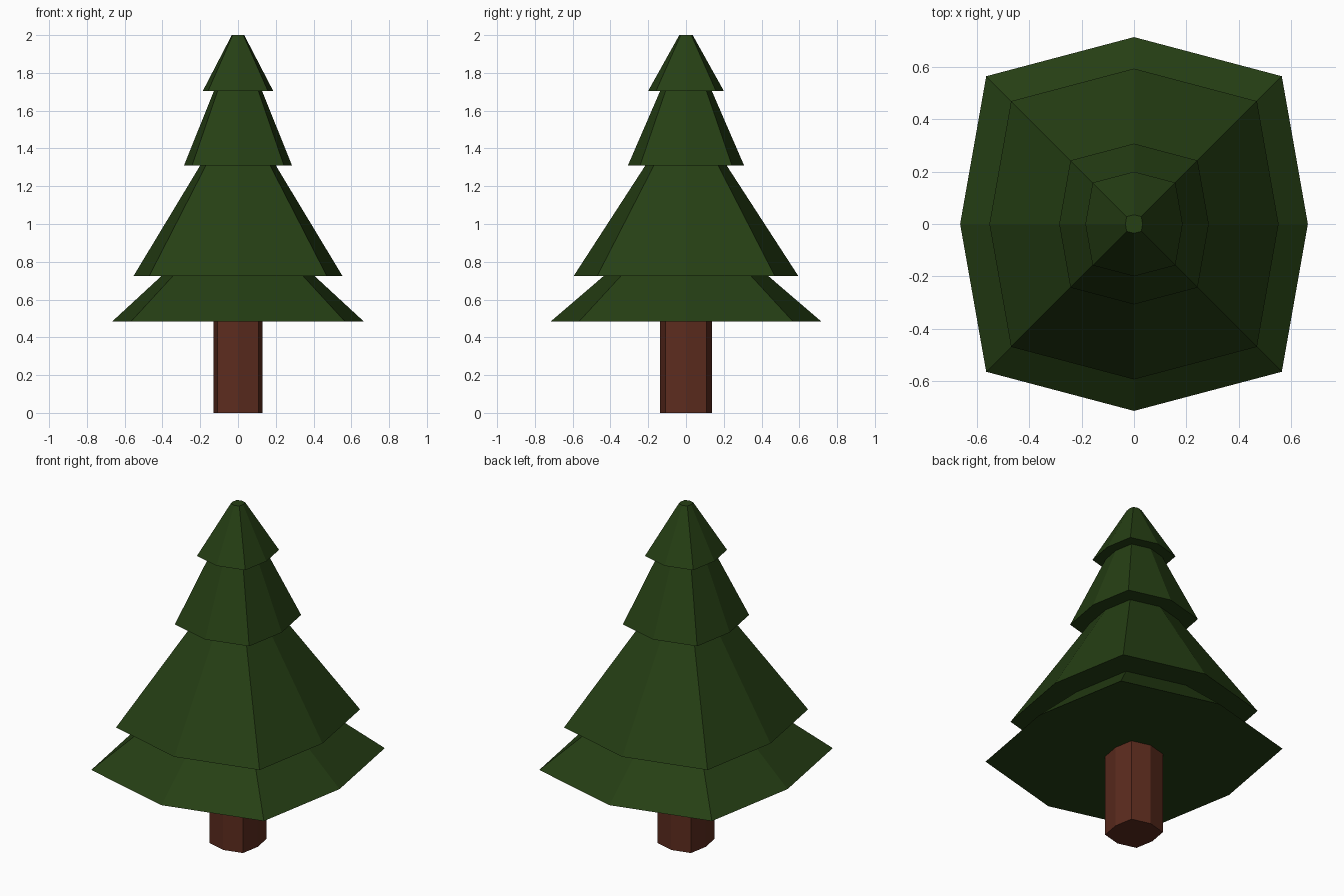
import bpy
import bmesh

if "Cube" in bpy.data.objects:
    bpy.data.objects.remove(bpy.data.objects["Cube"])

# Uneven octagon shared by trunk and foliage, scaled by its x reach
OCTAGON = [(1, 0), (.85, .85), (0, 1.075), (-.85, .85),
           (-1, 0), (-.85, -.85), (0, -1.075), (.85, -.85)]


def stack(name, profile, color):
    """Skin a closed solid through octagon rings given as (reach, z)."""
    bm = bmesh.new()
    rings = [[bm.verts.new((x * r, y * r, z)) for x, y in OCTAGON] for r, z in profile]
    for low, high in zip(rings, rings[1:]):
        for i in range(8):
            j = (i + 1) % 8
            bm.faces.new((low[i], low[j], high[j], high[i]))
    bm.faces.new(rings[0][::-1])
    bm.faces.new(rings[-1])
    mesh = bpy.data.meshes.new(name)
    bm.to_mesh(mesh)
    bm.free()
    obj = bpy.data.objects.new(name, mesh)
    bpy.context.collection.objects.link(obj)
    mat = bpy.data.materials.new(name + "_color")
    mat.diffuse_color = color
    mat.use_nodes = True
    mat.node_tree.nodes["Principled BSDF"].inputs["Base Color"].default_value = mat.diffuse_color
    mesh.materials.append(mat)
    return obj


# Trunk
stack("trunk", [(.129, 0), (.129, .485)], (.107, .025, .013, 1))

# Foliage: four overhanging tiers, each a bottom and a top ring
tiers = [(.665, .485, .405), (.553, .725, .20), (.286, 1.31, .127), (.186, 1.705, .033)]
tops = [t[1] for t in tiers[1:]] + [2.0]
profile = []
for (bottom, z, top), z_top in zip(tiers, tops):
    profile += [(bottom, z), (top, z_top)]
stack("foliage", profile, (.019, .05, .007, 1))
